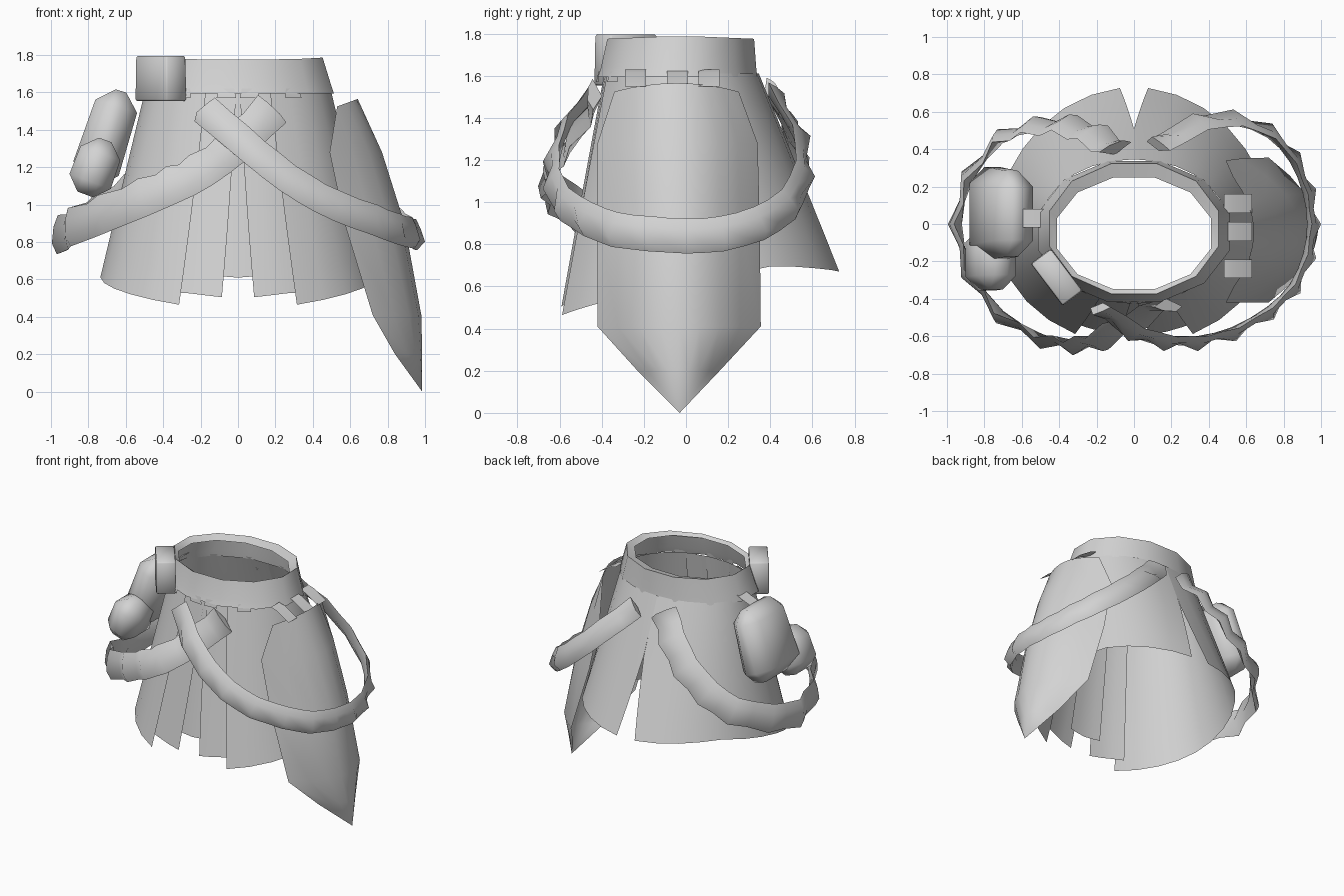
import bpy, bmesh, math
from mathutils import Vector, Matrix

cube = bpy.data.objects.get("Cube")
if cube:
    bpy.data.objects.remove(cube, do_unlink=True)

grey = bpy.data.materials.new("cloth_grey")
grey.use_nodes = True
COLOUR = (0.65, 0.65, 0.65, 1)
grey.diffuse_color = COLOUR
grey.node_tree.nodes["Principled BSDF"].inputs["Base Color"].default_value = COLOUR


def finish(name, bm, angle=40):
    bmesh.ops.remove_doubles(bm, verts=bm.verts, dist=0.0005)
    bmesh.ops.recalc_face_normals(bm, faces=bm.faces)
    mesh = bpy.data.meshes.new(name)
    bm.to_mesh(mesh)
    bm.free()
    obj = bpy.data.objects.new(name, mesh)
    bpy.context.collection.objects.link(obj)
    mesh.materials.append(grey)
    bpy.ops.object.select_all(action="DESELECT")
    obj.select_set(True)
    bpy.context.view_layer.objects.active = obj
    bpy.ops.object.shade_smooth_by_angle(angle=math.radians(angle))


def loft(name, rows, closed=False, caps=False, angle=40):
    """Skin a list of equally long point rows."""
    bm = bmesh.new()
    grid = [[bm.verts.new(p) for p in row] for row in rows]
    n = len(rows[0])
    for a, b in zip(grid, grid[1:]):
        for i in range(n if closed else n - 1):
            j = (i + 1) % n
            bm.faces.new((a[i], a[j], b[j], b[i]))
    if caps:
        bm.faces.new(grid[0])
        bm.faces.new(grid[-1])
    finish(name, bm, angle)


def lerp_table(table, t):
    for (a, va), (b, vb) in zip(table, table[1:]):
        if t <= b:
            return va + (vb - va) * max(0, (t - a) / (b - a))
    return table[-1][1]


# Flared skirt surface; angle 0 is the front, pi the back
def skirt_point(a, z, offset=0.0):
    f = 1.6 - z
    depth = 0.40 + 0.215 * f if math.cos(a) > 0 else 0.35 + 0.41 * f
    return Vector(((0.5 + 0.24 * f + offset) * math.sin(a),
                   -(depth + offset) * math.cos(a), z))


def skirt_panel(name, start, end, hem, offset, cols, side):
    rows = []
    for r in range(8):
        v = r / 7
        row = []
        for c in range(cols + 1):
            a = start(v) + (end(v) - start(v)) * c / cols
            z = 1.61 + (lerp_table(hem, a) - 1.61) * v
            p = skirt_point(a, z, offset * (0.25 + 0.75 * v))
            p.x *= side
            row.append(p)
        rows.append(row)
    loft(name, rows)


skirt_panel("front_centre_panel", lambda v: -0.2, lambda v: 0.2,
            [(-0.2, 0.62), (0, 0.61), (0.2, 0.62)], -0.065, 4, 1)
main_hem = [(0.42, 0.465), (0.71, 0.5), (1.57, 0.62), (2.2, 0.7), (3.05, 0.67)]
for side, label in ((1, "left"), (-1, "right")):
    skirt_panel(label + "_front_panel", lambda v: 0.02 + 0.1 * v, lambda v: 0.5,
                [(0.12, 0.505), (0.42, 0.53)], -0.04, 3, side)
    skirt_panel(label + "_main_panel", lambda v: 0.35 + 0.07 * v,
                lambda v: math.pi - 0.18 * max(0, v - 0.42), main_hem, 0, 12, side)


# Waistband with a narrow lip turned inward at the top
def ring(rx, ry, cy, z, dip=0.0, n=12):
    angles = [2 * math.pi * (i + 0.5) / n for i in range(n)]
    return [(rx * math.sin(a) * 1.03, cy - ry * math.cos(a) * 1.03,
             z - dip * abs(math.cos(a))) for a in angles]


loft("waistband", [ring(0.515, 0.38, -0.04, 1.595), ring(0.5, 0.37, -0.035, 1.64),
                   ring(0.455, 0.35, -0.025, 1.79, 0.015),
                   ring(0.415, 0.3, -0.05, 1.755)], closed=True)

# Long pointed side panel: z, middle x, edge x, front y, back y
PANEL = [(1.565, 0.64, 0.53, -0.34, 0.25), (1.28, 0.77, 0.49, -0.42, 0.34),
         (0.9, 0.89, 0.57, -0.42, 0.35), (0.41, 0.98, 0.72, -0.42, 0.355),
         (0.2, 0.985, 0.84, -0.23, 0.16), (0.0, 0.985, 0.985, -0.03, -0.03)]
rows = []
for z, mid, edge, y0, y1 in PANEL:
    row = []
    for i in range(9):
        s = i / 4 - 1
        sag = 0.04 * s * s if z > 1.5 else 0
        row.append((mid + (edge - mid) * s * s,
                    (y0 + y1) / 2 + (y1 - y0) / 2 * s, z - sag))
    rows.append(row)
loft("side_panel", rows)

# Belt tabs holding the side panel
for i, y in enumerate((-0.24, -0.04, 0.11)):
    loft("belt_tab_%d" % (i + 1),
         [[(x, y - 0.05, z), (x, y + 0.05, z)]
          for x, z in ((0.48, 1.63), (0.53, 1.615), (0.63, 1.55))])

# Short hanging tabs under the front of the band
for side, label in ((1, "left"), (-1, "right")):
    for k, a in enumerate((0.12, 0.6)):
        rows = []
        for z, w in ((1.62, 0.08), (1.57, 0.1)):
            rows.append([skirt_point(side * (a + d), z, 0.02) for d in (-w, w)])
        loft("%s_front_tab_%d" % (label, k + 1), rows)


# Draped sashes: a band following a path around the skirt.
# The lower fold zigzags outward; crumple carries that zigzag to the upper part.
def sash(name, path, width, bulge, crumple):
    pts = [Vector(p) for p in path]
    fine = []
    for i, p in enumerate(pts):
        fine.append(p)
        if i + 1 < len(pts):
            before, after = pts[max(i - 1, 0)], pts[min(i + 2, len(pts) - 1)]
            fine.append((p + pts[i + 1]) * 0.5625 - (before + after) * 0.0625)
    rows = []
    for i, p in enumerate(fine):
        tangent = (fine[min(i + 1, len(fine) - 1)] - fine[max(i - 1, 0)]).normalized()
        lean = 0.25 * max(0, 1 - abs(p.x) * 1.5)
        out = Vector((p.x, p.y * 1.7, 0)).normalized() + Vector((0, 0, lean))
        up = out.cross(tangent).normalized()
        if up.z < 0:
            up = -up
        out = up.cross(tangent).normalized()
        if out.x * p.x + out.y * p.y < 0:
            out = -out
        out = out * bulge
        fold = 0.45 if i % 2 == 0 else -0.35
        w = width / 2 * (1 + 0.15 * fold * crumple)
        rows.append([p + up * w + out * (fold * crumple - 0.2),
                     p + up * w * 0.4 + out * (fold * crumple + 0.2),
                     p - up * w * 0.45 + out * (fold + 0.25),
                     p - up * w + out * (fold * crumple - 0.1),
                     p - out * 0.55])
    loft(name, rows, closed=True, caps=True, angle=60)


sash("left_sash",
     [(-0.18, -0.45, 1.51), (0, -0.58, 1.36), (0.18, -0.63, 1.21), (0.35, -0.63, 1.09),
      (0.54, -0.58, 0.99), (0.73, -0.47, 0.92), (0.86, -0.34, 0.87), (0.935, -0.17, 0.85),
      (0.958, 0, 0.84), (0.935, 0.17, 0.85), (0.86, 0.35, 0.9), (0.73, 0.49, 0.99),
      (0.54, 0.56, 1.14), (0.34, 0.54, 1.32), (0.13, 0.42, 1.52)], 0.165, 0.06, 0.2)
sash("right_sash",
     [(0.18, -0.43, 1.51), (0, -0.52, 1.33), (-0.2, -0.63, 1.18), (-0.34, -0.65, 1.11),
      (-0.5, -0.62, 1.04), (-0.72, -0.49, 0.95), (-0.89, -0.26, 0.88), (-0.953, 0, 0.84),
      (-0.89, 0.25, 0.88), (-0.72, 0.46, 0.97), (-0.55, 0.52, 1.08), (-0.37, 0.53, 1.23),
      (-0.22, 0.48, 1.39), (-0.1, 0.4, 1.53)], 0.2, 0.06, 0.8)


# Pouches: chamfered boxes, tapered toward the top
def pouch(name, centre, size, turn, tilt, bevel, taper):
    bm = bmesh.new()
    bmesh.ops.create_cube(bm, size=1)
    for v in bm.verts:
        if v.co.z > 0:
            v.co.x *= taper
            v.co.y *= taper
        v.co = Vector([c * s for c, s in zip(v.co, size)])
    bmesh.ops.bevel(bm, geom=bm.edges[:], offset=bevel, segments=1,
                    profile=0.5, affect="EDGES")
    bm.transform(Matrix.Translation(centre) @ Matrix.Rotation(math.radians(turn), 4, "Z")
                 @ Matrix.Rotation(math.radians(tilt), 4, "Y"))
    finish(name, bm, 60)


pouch("belt_box", (-0.413, -0.285, 1.675), (0.285, 0.135, 0.24), -53, 0, 0.008, 0.97)
pouch("large_pouch", (-0.705, 0.055, 1.36), (0.26, 0.51, 0.52), 0, 18, 0.085, 0.88)
pouch("small_pouch", (-0.763, -0.19, 1.2), (0.24, 0.34, 0.31), 0, 20, 0.075, 0.92)

# Strap tying the large pouch to the band
loft("pouch_strap", [[(x, y, z) for y in (-0.02, 0.08)]
                     for x, z in ((-0.47, 1.65), (-0.53, 1.62), (-0.63, 1.58))])
